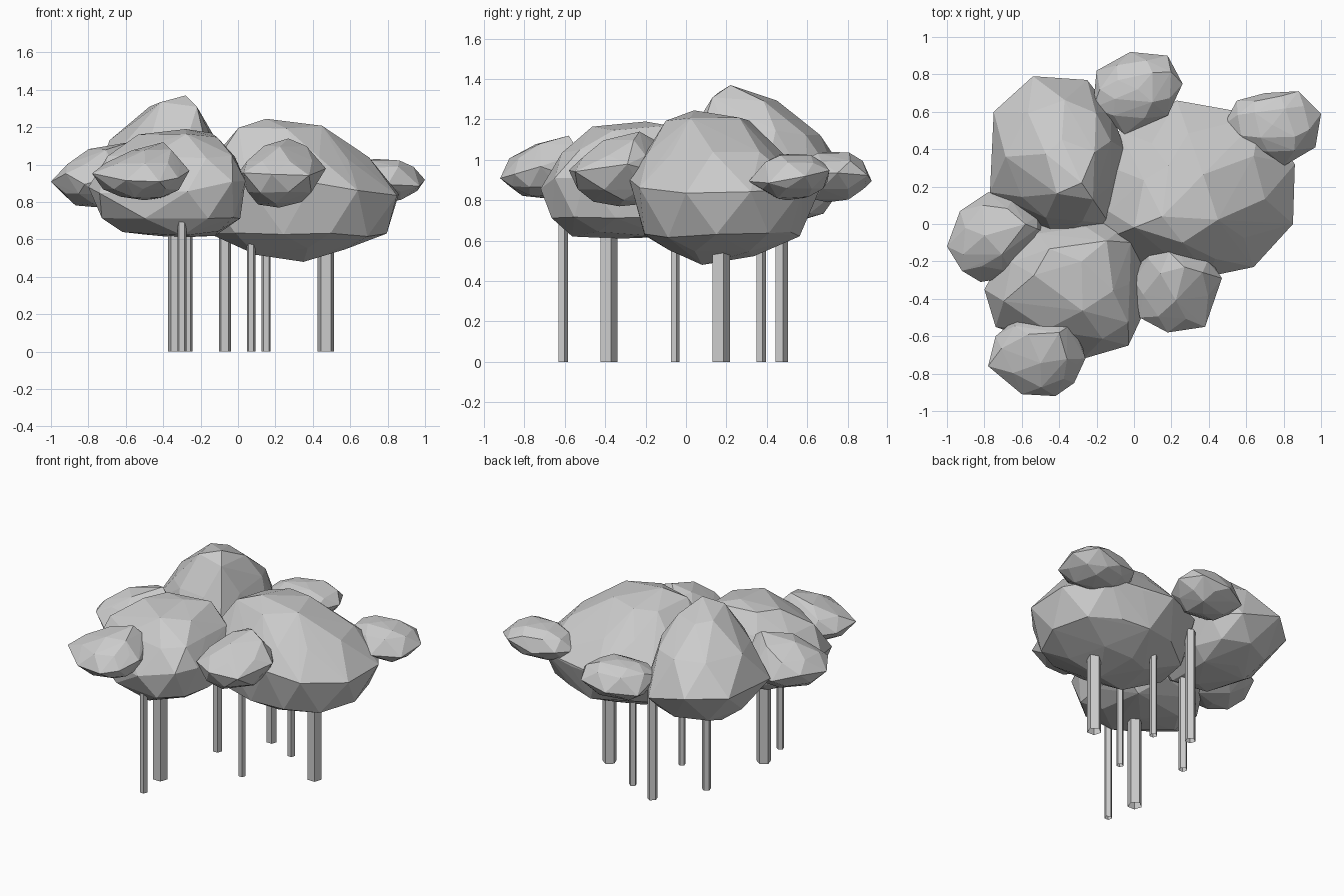
import bpy, bmesh, random
from mathutils import Vector

random.seed(4)


def foliage(name, outline, mid_z, peak, base, top, bottom):
    """Faceted clump: irregular outline, rings shrinking to peak and base.
    top / bottom are lists of (ring scale, height fraction)."""
    bm = bmesh.new()
    pts = [Vector((x, y, mid_z + random.uniform(-0.04, 0.04))) for x, y in outline]
    n = len(pts)
    coords = list(pts)
    for tip, rings in ((Vector(peak), top), (Vector(base), bottom)):
        for level, (scale, frac) in enumerate(rings):
            # rings sit half a step round, so the facets are triangles
            for i in range(0, n, 1 if level == 0 else 2):
                p = (pts[i] + pts[(i + 1) % n]) / 2 if level == 0 else pts[i]
                q = tip.lerp(p, scale * random.uniform(0.96, 1.06))
                q.z = mid_z + (tip.z - mid_z) * frac * random.uniform(0.93, 1.05)
                coords.append(q)
        coords.append(tip)
    for c in coords:
        bm.verts.new(c)
    bmesh.ops.convex_hull(bm, input=bm.verts[:])
    junk = [v for v in bm.verts if not v.link_faces]
    bmesh.ops.delete(bm, geom=junk, context='VERTS')
    bmesh.ops.recalc_face_normals(bm, faces=bm.faces[:])
    me = bpy.data.meshes.new(name)
    bm.to_mesh(me)
    bm.free()
    bpy.context.collection.objects.link(bpy.data.objects.new(name, me))


def trunk(name, x, y, width, height):
    bpy.ops.mesh.primitive_cylinder_add(vertices=5, radius=width * 0.52, depth=height,
                                        end_fill_type='NOTHING',
                                        location=(x, y, height / 2))
    bpy.context.object.name = name


# Large crowns
foliage("right_crown",
        [(0.23, 0.66), (0.45, 0.62), (0.68, 0.58), (0.86, 0.32), (0.85, 0.0), (0.64, -0.23),
         (0.4, -0.28), (0.05, -0.23), (-0.2, -0.1), (-0.24, 0.25), (-0.08, 0.5)],
        0.87, (0.15, 0.04, 1.245), (0.35, 0.08, 0.48),
        [(0.75, 0.44), (0.42, 0.87)], [(0.87, 0.62), (0.45, 0.87)])
foliage("back_left_crown",
        [(-0.54, 0.79), (-0.25, 0.77), (-0.12, 0.6), (-0.05, 0.4), (-0.13, 0.0),
         (-0.42, -0.09), (-0.6, 0.08), (-0.77, 0.17), (-0.75, 0.6)],
        0.9, (-0.28, 0.22, 1.37), (-0.36, 0.2, 0.64),
        [(0.8, 0.5), (0.42, 0.88)], [(0.8, 0.65), (0.5, 0.92)])
foliage("front_left_crown",
        [(-0.8, -0.35), (-0.74, -0.55), (-0.27, -0.72), (-0.03, -0.65), (0.04, -0.5),
         (0.04, -0.2), (0.0, 0.03), (-0.5, 0.03), (-0.64, -0.06)],
        0.88, (-0.28, -0.2, 1.19), (-0.33, -0.33, 0.61),
        [(0.83, 0.52), (0.5, 0.9)], [(0.93, 0.6), (0.6, 0.94)])

# Small outer clumps: FULL ones are rounded, LEAN ones slope up to the crowns
FULL = [(0.84, 0.6), (0.5, 0.92)]
LEAN = [(0.84, 0.4), (0.5, 0.78)]
small = [
    ("front_left_clump", [(-0.74, -0.6), (-0.78, -0.76), (-0.6, -0.91), (-0.42, -0.92),
                          (-0.32, -0.85), (-0.26, -0.72), (-0.31, -0.52), (-0.6, -0.48)],
     0.93, (-0.4, -0.58, 1.12), (-0.5, -0.7, 0.81), LEAN),
    ("left_clump", [(-1, -0.12), (-0.93, 0.07), (-0.78, 0.17), (-0.56, 0.14),
                    (-0.46, -0.05), (-0.64, -0.28), (-0.82, -0.31), (-0.92, -0.25)],
     0.92, (-0.58, 0.0, 1.12), (-0.73, -0.1, 0.77), LEAN),
    ("back_clump", [(-0.2, 0.82), (-0.02, 0.92), (0.18, 0.9), (0.26, 0.75),
                    (0.18, 0.58), (-0.05, 0.48), (-0.22, 0.62)],
     0.92, (0.02, 0.72, 1.04), (0.02, 0.7, 0.79), FULL),
    ("right_clump", [(0.55, 0.66), (0.7, 0.7), (0.88, 0.71), (1.0, 0.59), (0.97, 0.41),
                     (0.8, 0.31), (0.62, 0.4), (0.48, 0.53)],
     0.92, (0.74, 0.53, 1.03), (0.76, 0.5, 0.8), FULL),
    ("front_clump", [(0.0, -0.3), (0.03, -0.5), (0.18, -0.58), (0.38, -0.55),
                     (0.47, -0.29), (0.35, -0.1), (0.1, -0.06)],
     0.94, (0.27, -0.23, 1.14), (0.22, -0.33, 0.77), LEAN),
]
for name, outline, z, peak, base, rings in small:
    foliage(name, outline, z, peak, base, rings, [(0.84, 0.52), (0.5, 0.88)])

# Trunks: x, y, width, height
for i, (x, y, w, h) in enumerate([
        (0.47, 0.17, 0.09, 0.58), (-0.33, -0.385, 0.09, 0.66), (-0.07, 0.47, 0.065, 0.8),
        (-0.3, -0.61, 0.048, 0.76), (0.07, -0.055, 0.045, 0.68),
        (-0.27, 0.16, 0.055, 0.68), (0.15, 0.37, 0.048, 0.62)]):
    trunk(f"trunk_{i + 1}", x, y, w, h)
